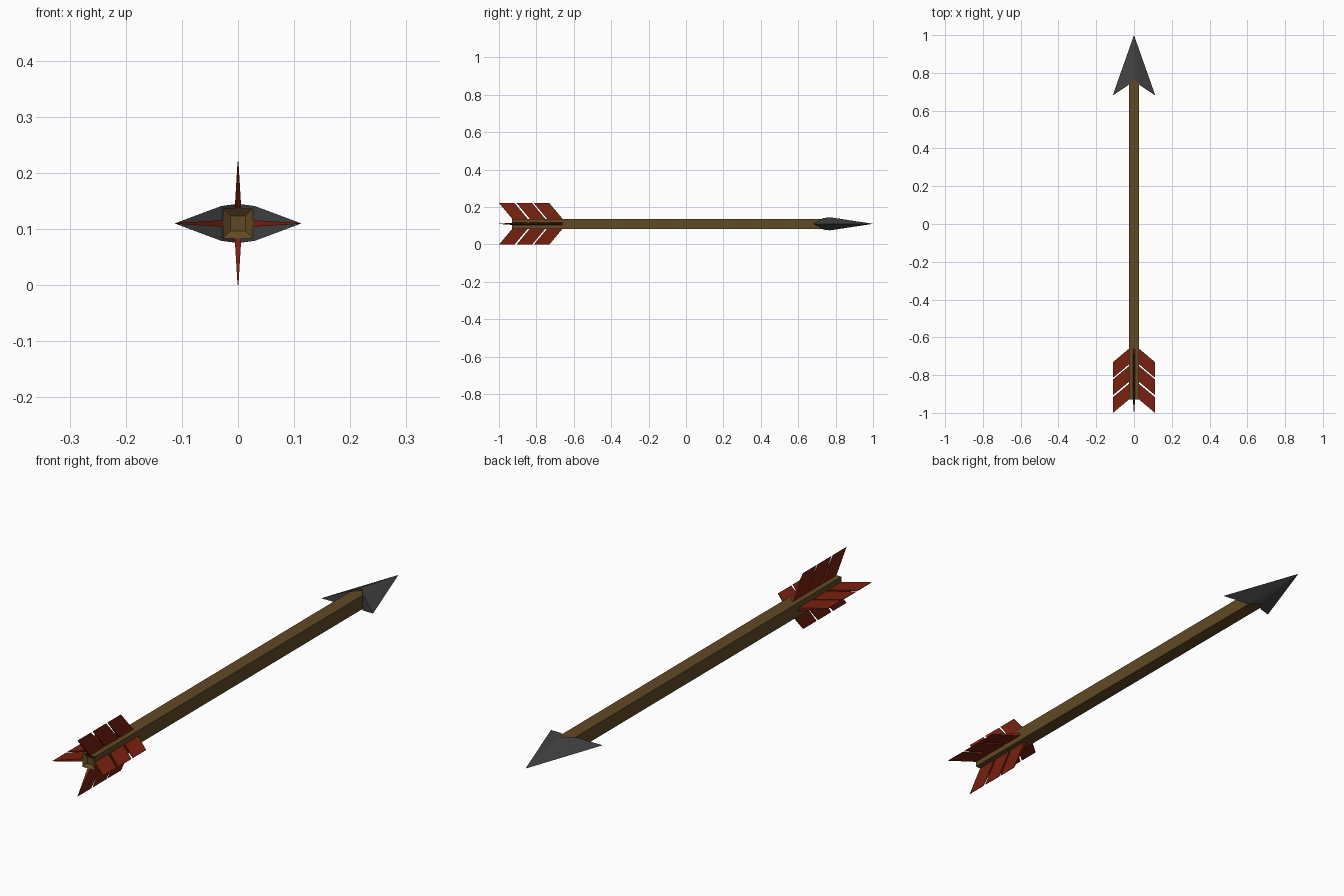
import bpy, bmesh, math
from mathutils import Matrix, Vector

if "Cube" in bpy.data.objects:
    bpy.data.objects.remove(bpy.data.objects["Cube"])

ZC = 0.11  # height of the arrow's axis


def material(name, rgb):
    m = bpy.data.materials.new(name)
    m.diffuse_color = (*rgb, 1)
    m.use_nodes = True
    m.node_tree.nodes["Principled BSDF"].inputs["Base Color"].default_value = m.diffuse_color
    return m


wood = material("brown wood", (0.12, 0.066, 0.018))
iron = material("dark iron", (0.054, 0.054, 0.055))
red = material("red feather", (0.19, 0.015, 0.005))


def finish(bm, name, mat):
    bmesh.ops.recalc_face_normals(bm, faces=bm.faces)
    mesh = bpy.data.meshes.new(name)
    bm.to_mesh(mesh)
    bm.free()
    mesh.materials.append(mat)
    ob = bpy.data.objects.new(name, mesh)
    ob.location.z = ZC
    bpy.context.collection.objects.link(ob)
    return ob


# Square shaft with a small socket in the rear end
bm = bmesh.new()
bmesh.ops.create_cube(bm, size=1, matrix=Matrix.Translation((0, -0.08, 0))
                      @ Matrix.Diagonal((0.054, 1.70, 0.054, 1)))
rear = min(bm.faces, key=lambda f: f.calc_center_median().y)
bmesh.ops.inset_region(bm, faces=[rear], thickness=0.019, depth=0)
bmesh.ops.translate(bm, verts=rear.verts, vec=(0, 0.01, 0))
finish(bm, "shaft", wood)

# Barbed arrowhead: ridge, shoulders and swept-back barbs
bm = bmesh.new()
tip = bm.verts.new((0, 1, 0))
ridge = {s: bm.verts.new((0, 0.77, 0.035 * s)) for s in (1, -1)}
rim = {}
for sx in (1, -1):
    barb = bm.verts.new((0.113 * sx, 0.68, 0))
    for sz in (1, -1):
        rim[sx, sz] = bm.verts.new((0.03 * sx, 0.735, 0.031 * sz))
        bm.faces.new((tip, ridge[sz], rim[sx, sz]))
        bm.faces.new((tip, rim[sx, sz], barb))
    bm.faces.new((barb, rim[sx, 1], rim[sx, -1]))
    bm.faces.new((ridge[1], ridge[-1], rim[sx, -1], rim[sx, 1]))
finish(bm, "arrowhead", iron)

# Four fletchings, each of three slanted vanes that thin out toward the edge
R0, R1, SWEEP = 0.024, 0.11, 0.072
bm = bmesh.new()
for k in range(4):
    turn = Matrix.Rotation(k * math.pi / 2, 3, 'Y')
    for front in (-0.658, -0.750, -0.844):
        rings = []
        for r, half, y in ((R0, 0.006, front), (R1, 0.0008, front - SWEEP)):
            rings.append([bm.verts.new(turn @ Vector(p)) for p in (
                (half, y, r), (-half, y, r), (-half, y - 0.083, r), (half, y - 0.083, r))])
        a, b = rings
        bm.faces.new(a)
        bm.faces.new(b)
        for i in range(4):
            j = (i + 1) % 4
            bm.faces.new((a[i], a[j], b[j], b[i]))
finish(bm, "fletching", red)
